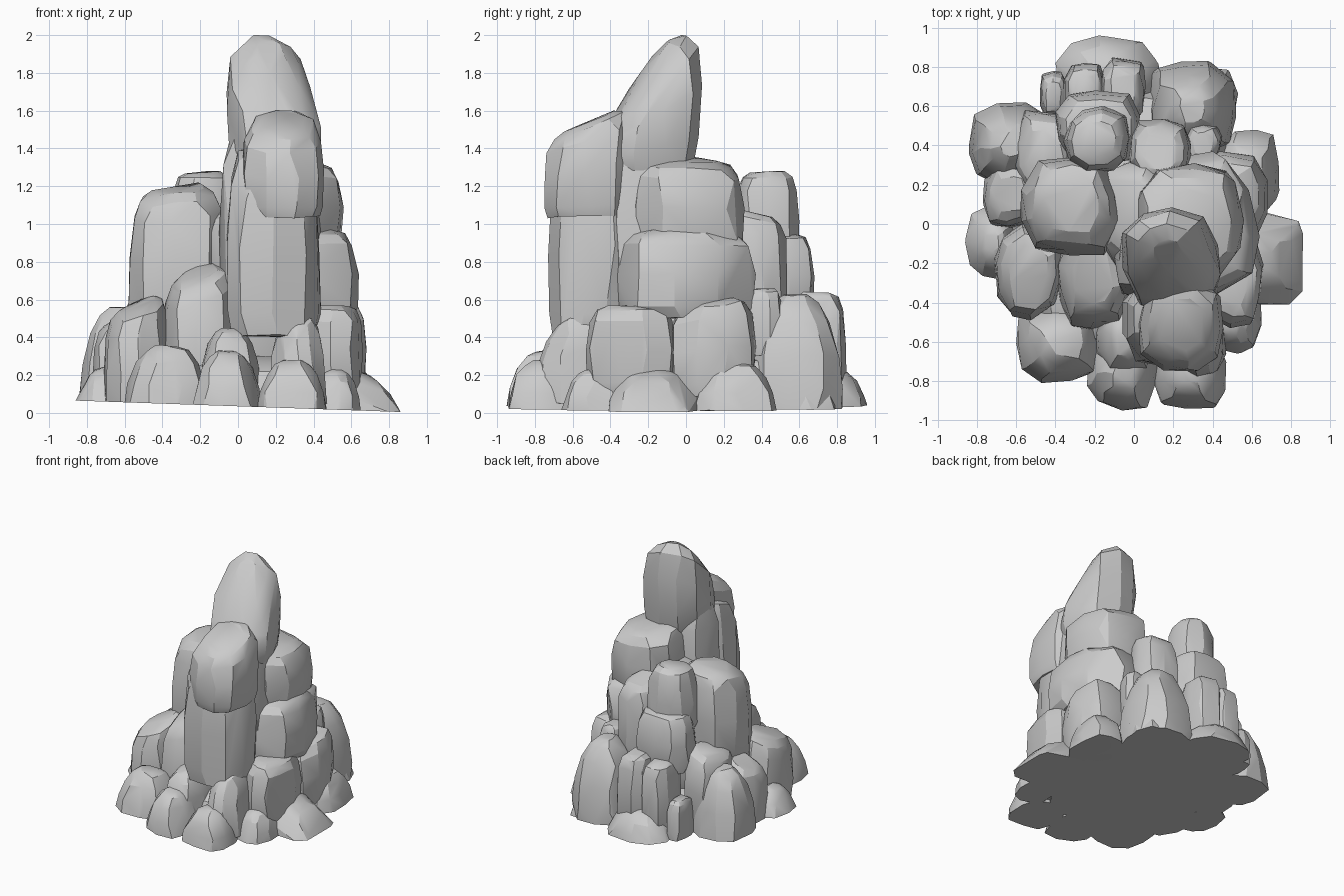
import bpy, bmesh, math, random
from mathutils import Vector

random.seed(7)

cube = bpy.data.objects.get("Cube")
if cube:
    bpy.data.objects.remove(cube, do_unlink=True)

stone = bpy.data.materials.new("grey_stone")
stone.use_nodes = True
stone.diffuse_color = (.6, .6, .6, 1)
stone.node_tree.nodes["Principled BSDF"].inputs["Base Color"].default_value = stone.diffuse_color

GROUND = -.1          # rocks starting here are flattened on the sloping underside
BLOCK = ((0, .9), (.12, .98), (.5, 1), (.82, .93), (.95, .78), (1, .55))
BOULDER = ((0, 1), (.3, .99), (.55, .92), (.8, .74), (.94, .5), (1, .28))
SPIRE = ((0, .88), (.2, .98), (.5, 1), (.75, .88), (.9, .62), (1, .3))


def spread(values, low, high):
    a, b = min(values), max(values)
    return [low + (v - a) / (b - a) * (high - low) for v in values]


def rock(name, xs, ys, zs, profile=BLOCK, slope=(0, 0), lean=(0, 0), sides=10):
    """Faceted stone filling the given ranges, with a sloped top and a lean."""
    spin = random.random()
    px, py, pz = [], [], []
    bumps = [random.uniform(.93, 1.05) for _ in range(sides)]
    for t, radius in profile:
        for i in range(sides):
            a = (i + spin + random.uniform(-.2, .2)) * math.tau / sides
            c, s = math.cos(a), math.sin(a)
            # squared-off ring
            r = radius * bumps[i] * random.uniform(.97, 1.03) / (abs(c) ** 3 + abs(s) ** 3) ** (1 / 3)
            px.append(r * c + lean[0] * t)
            py.append(r * s + lean[1] * t)
            pz.append(t + t * (slope[0] * r * c + slope[1] * r * s) + random.uniform(-.015, .015))
    px, py, pz = spread(px, *xs), spread(py, *ys), spread(pz, *zs)
    bm = bmesh.new()
    for x, y, z in zip(px, py, pz):
        bm.verts.new(Vector((x, y, max(z, .035 - .035 * x))))
    hull = bmesh.ops.convex_hull(bm, input=bm.verts)
    spare = {g for g in hull["geom_interior"] + hull["geom_unused"] if isinstance(g, bmesh.types.BMVert)}
    bmesh.ops.delete(bm, geom=list(spare), context="VERTS")
    bmesh.ops.dissolve_limit(bm, angle_limit=math.radians(5), verts=bm.verts, edges=bm.edges)
    bmesh.ops.recalc_face_normals(bm, faces=bm.faces)
    mesh = bpy.data.meshes.new(name)
    bm.to_mesh(mesh)
    bm.free()
    mesh.materials.append(stone)
    obj = bpy.data.objects.new(name, mesh)
    bpy.context.collection.objects.link(obj)
    bpy.ops.object.select_all(action="DESELECT")
    obj.select_set(True)
    bpy.context.view_layer.objects.active = obj
    bpy.ops.object.shade_smooth_by_angle(angle=math.radians(22))


# Solid heart of the pile
rock("core_base", (-.62, .55), (-.65, .7), (GROUND, .3))
rock("core_middle", (-.42, .45), (-.35, .5), (.2, .72))

# Ring of low boulders on the ground
rock("base_left_boulder", (-.86, -.6), (-.28, .1), (GROUND, .25), BOULDER, slope=(.15, 0))
rock("base_front_left_boulder", (-.6, -.15), (-.81, -.4), (GROUND, .36), BOULDER)
rock("base_front_boulder", (-.24, .13), (-.95, -.55), (GROUND, .33), BOULDER)
rock("base_front_right_boulder", (.1, .47), (-.94, -.55), (GROUND, .28), BOULDER)
rock("base_right_front_boulder", (.38, .65), (-.66, -.3), (GROUND, .23), BOULDER)
rock("base_right_wedge", (.4, .86), (-.41, .08), (GROUND, .25), BOULDER, slope=(-.3, 0), sides=5)
rock("base_right_back_boulder", (.4, .74), (.04, .48), (GROUND, .27), BOULDER)
rock("base_back_right_boulder", (.1, .53), (.4, .8), (GROUND, .26), BOULDER)
rock("base_back_boulder", (-.4, .13), (.55, .96), (GROUND, .24), BOULDER)
rock("base_back_pebble", (-.48, -.33), (.55, .78), (GROUND, .35))
rock("base_left_back_boulder", (-.84, -.4), (.18, .62), (GROUND, .56), BOULDER)

# Second tier leaning on the heart
rock("left_front_block", (-.71, -.36), (-.49, 0), (GROUND, .62), slope=(.1, .08))
rock("left_middle_block", (-.4, -.03), (-.54, -.05), (.1, .79), slope=(.1, .1), lean=(.05, .15))
rock("left_side_block", (-.77, -.48), (-.02, .32), (GROUND, .55), slope=(.12, 0))
rock("left_back_shoulder", (-.62, -.3), (.15, .58), (.1, .68), slope=(.1, 0))
rock("front_step", (-.2, .12), (-.78, -.35), (.05, .45), BOULDER)
rock("front_right_step", (.17, .47), (-.8, -.35), (.05, .56), BOULDER, slope=(0, .2))
rock("right_front_block", (.35, .66), (-.53, -.05), (.1, .57))
rock("right_side_block", (.25, .68), (-.1, .37), (.08, .61), slope=(0, .08))
rock("back_right_block", (.07, .52), (.33, .83), (GROUND, .63), BOULDER)
rock("back_right_chip", (.26, .45), (.3, .51), (.3, .66))
rock("back_lower_left_block", (-.36, -.14), (.5, .82), (.1, .62))
rock("back_lower_right_block", (-.18, .06), (.5, .85), (.1, .64))

# Stacked blocks on the right and back
rock("right_large_block", (0, .64), (-.41, .37), (.5, .98))
rock("right_upper_block", (.02, .56), (-.31, .31), (.85, 1.36), slope=(-.06, -.03))
rock("inner_slab", (-.2, .2), (-.22, .34), (.5, 1.14), slope=(.12, 0))
rock("back_inner_pillar", (-.03, .29), (.2, .54), (.5, 1.08), slope=(0, -.08))
rock("back_middle_block", (-.4, .03), (.3, .68), (.5, .95))
rock("back_tall_block", (-.36, -.02), (.26, .6), (.75, 1.28))
rock("left_pillar", (-.58, -.07), (-.16, .34), (.45, 1.22), slope=(.04, .06), lean=(.06, .06))

# Twin spire: front column with its cap, and the tall pointed column behind
rock("front_column", (-.06, .44), (-.73, -.25), (.4, 1.42), slope=(-.06, .1))
rock("front_column_cap", (.02, .455), (-.75, -.28), (1.03, 1.6), slope=(0, .2))
rock("rear_column", (-.1, .44), (-.42, .02), (.5, 1.5))
rock("rear_column_peak", (-.06, .44), (-.46, .085), (1.28, 2), SPIRE, slope=(-.12, .5), lean=(-.1, .15))
